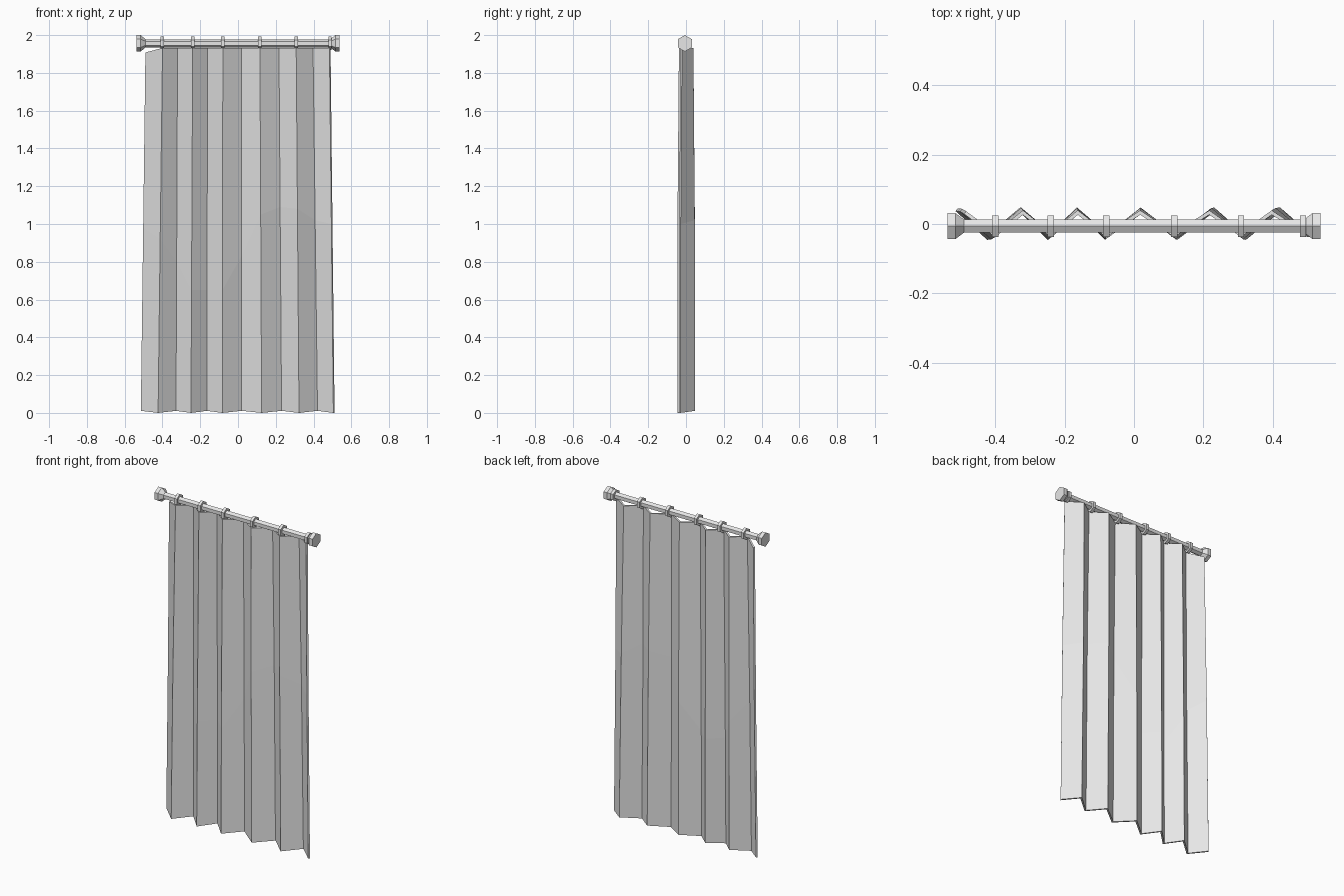
import bpy, bmesh, math

cube = bpy.data.objects.get("Cube")
if cube:
    bpy.data.objects.remove(cube, do_unlink=True)

ROD_Y, ROD_Z = -0.006, 1.9565
SIDES = 6

grey = bpy.data.materials.new("light_grey")
grey.use_nodes = True
grey.diffuse_color = (0.8, 0.8, 0.8, 1)
grey.node_tree.nodes["Principled BSDF"].inputs["Base Color"].default_value = (0.8, 0.8, 0.8, 1)


def add_object(name, bm):
    mesh = bpy.data.meshes.new(name)
    bmesh.ops.recalc_face_normals(bm, faces=bm.faces)
    bm.to_mesh(mesh)
    bm.free()
    mesh.materials.append(grey)
    obj = bpy.data.objects.new(name, mesh)
    bpy.context.collection.objects.link(obj)
    return obj


def turned(name, profile, closed=False):
    """Six-sided turned part along the rod; profile is (x, radius)."""
    bm = bmesh.new()
    loops = []
    for x, r in profile:
        loops.append([bm.verts.new((x, ROD_Y + r * math.sin(a), ROD_Z + r * math.cos(a)))
                      for a in (math.tau * i / SIDES for i in range(SIDES))])
    pairs = list(zip(loops, loops[1:]))
    if closed:
        pairs.append((loops[-1], loops[0]))
    else:
        bm.faces.new(loops[0])
        bm.faces.new(loops[-1])
    for a, b in pairs:
        for i in range(SIDES):
            j = (i + 1) % SIDES
            bm.faces.new((a[i], a[j], b[j], b[i]))
    return add_object(name, bm)


# Rod and flared end caps
turned("rod", [(-0.52, 0.0215), (0.52, 0.0215)])
for side, s in (("left", 1), ("right", -1)):
    turned("finial_" + side, [(s * 0.49, 0.022), (s * 0.515, 0.0435), (s * 0.538, 0.0435)])

# Fold positions along the top and bottom edges, alternating back and front
top_x = [-0.487, -0.40, -0.32, -0.24, -0.162, -0.08, 0.018, 0.116, 0.217, 0.308, 0.397, 0.487]
low_x = [-0.511, -0.423, -0.328, -0.249, -0.164, -0.083, 0.019, 0.125, 0.231, 0.323, 0.421, 0.508]
# Height of the soft crease across the cloth
crease_z = [0.98, 0.92, 0.80, 0.65, 0.65, 0.65, 0.83, 1.05, 1.09, 1.08, 1.02, 1.0]

# Curtain rings sit on the front folds
for n, x in enumerate(top_x[1::2]):
    turned(f"ring_{n + 1}", [(x - 0.009, 0.021), (x - 0.009, 0.036),
                             (x + 0.009, 0.036), (x + 0.009, 0.021)], closed=True)

# Pleated cloth
bm = bmesh.new()
columns = []
last = len(top_x) - 1
for i, (xt, xb, zc) in enumerate(zip(top_x, low_x, crease_z)):
    back = i % 2 == 0
    z_top = 1.908 if i == 0 else 1.932
    z_low = 0.011 if back else 0.0
    y_top, y_mid, y_low = (0.033, 0.040, 0.041) if back else (-0.031, -0.038, -0.039)
    if i == last:
        y_top, y_mid, y_low = -0.025, -0.032, -0.034
    t = zc / z_top
    columns.append([bm.verts.new(p) for p in ((xb, y_low, z_low),
                                              (xb + (xt - xb) * t, y_mid, zc),
                                              (xt, y_top, z_top))])
for a, b in zip(columns, columns[1:]):
    for k in range(2):
        bm.faces.new((a[k], b[k], b[k + 1], a[k + 1]))
curtain = add_object("curtain", bm)
cloth = curtain.modifiers.new("thickness", 'SOLIDIFY')
cloth.thickness = 0.01
cloth.offset = 0
cloth.use_even_offset = True
